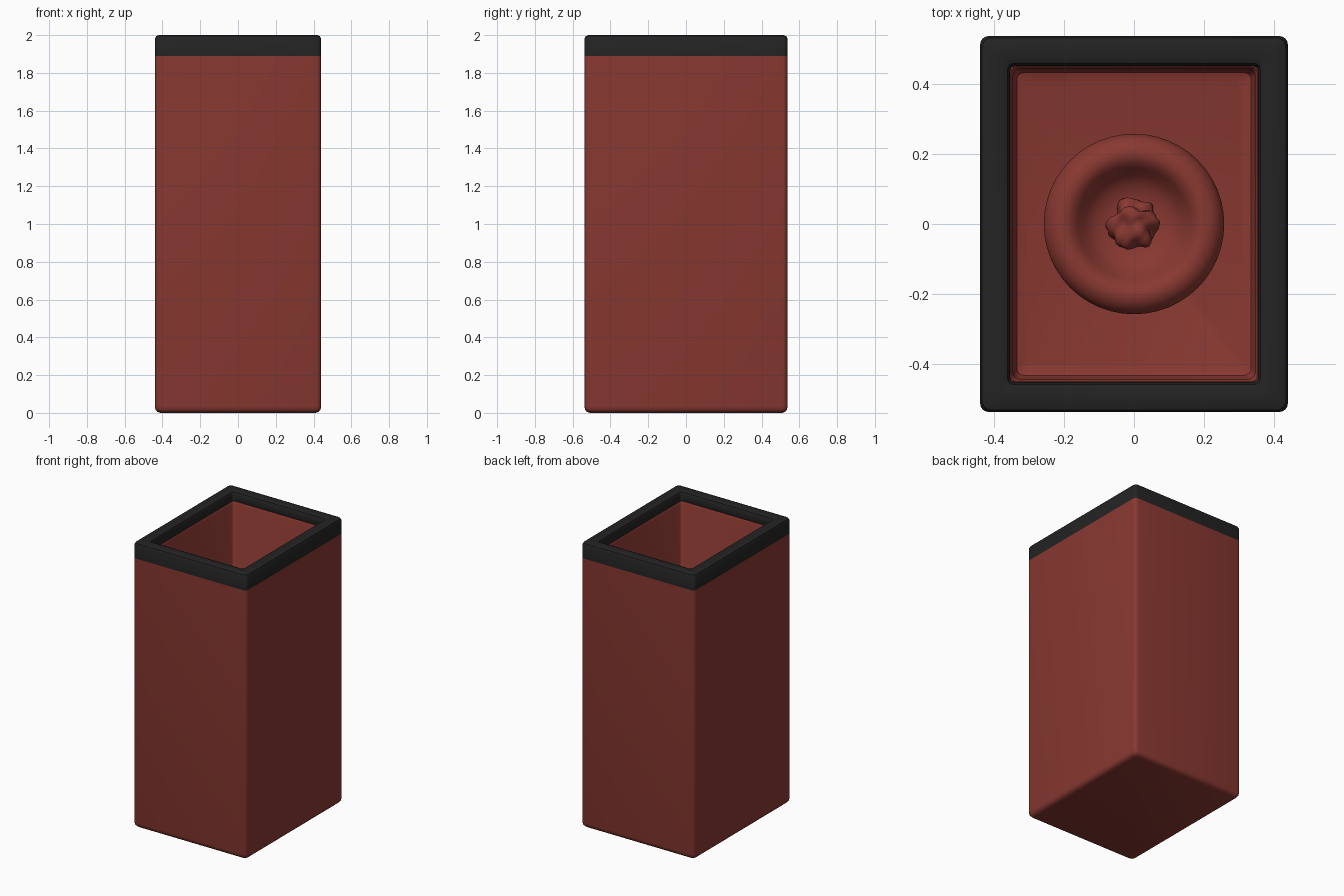
import bpy, bmesh, math

if "Cube" in bpy.data.objects:
    bpy.data.objects.remove(bpy.data.objects["Cube"])

HX, HY = 0.44, 0.5375  # half width and half depth of the bin


def material(name, col):
    m = bpy.data.materials.new(name)
    m.diffuse_color = (*col, 1)
    m.use_nodes = True
    m.node_tree.nodes["Principled BSDF"].inputs["Base Color"].default_value = m.diffuse_color
    return m


red = material("brick red", (0.25, 0.04, 0.031))
black = material("soft black", (0.017, 0.017, 0.017))


def finish(name, bm, mat, angle=35):
    bmesh.ops.recalc_face_normals(bm, faces=bm.faces)
    me = bpy.data.meshes.new(name)
    bm.to_mesh(me)
    bm.free()
    ob = bpy.data.objects.new(name, me)
    bpy.context.collection.objects.link(ob)
    me.materials.append(mat)
    bpy.ops.object.select_all(action='DESELECT')
    ob.select_set(True)
    bpy.context.view_layer.objects.active = ob
    bpy.ops.object.shade_smooth_by_angle(angle=math.radians(angle))
    return ob


def rect_ring(bm, inset, z, r, steps=4):
    """Rounded rectangle of vertices, inset from the outer size."""
    hx, hy = HX - inset, HY - inset
    out = []
    for k, (sx, sy) in enumerate([(1, 1), (-1, 1), (-1, -1), (1, -1)]):
        for i in range(steps + 1):
            a = math.pi / 2 * (k + i / steps)
            out.append(bm.verts.new((sx * (hx - r) + r * math.cos(a),
                                     sy * (hy - r) + r * math.sin(a), z)))
    return out


def skin(bm, rings, closed=False):
    pairs = list(zip(rings, rings[1:]))
    if closed:
        pairs.append((rings[-1], rings[0]))
    for a, b in pairs:
        n = len(a)
        for i in range(n):
            j = (i + 1) % n
            bm.faces.new((a[i], a[j], b[j], b[i]))


# Bin body: outer wall, hidden top ledge, inner wall and floor
bm = bmesh.new()
profile = [(0.03, 0.0, 0.02), (0.012, 0.006, 0.025), (0.003, 0.018, 0.025), (0, 0.035, 0.025),
           (0, 1.89, 0.025), (0.05, 1.89, 0.02), (0.05, 1.935, 0.02), (0.087, 1.935, 0.02),
           (0.094, 1.92, 0.02), (0.094, 0.14, 0.02), (0.105, 0.11, 0.02), (0.13, 0.10, 0.02)]
rings = [rect_ring(bm, *p) for p in profile]
skin(bm, rings)
bm.faces.new(rings[0])
bm.faces.new(rings[-1])
finish("bin_body", bm, red)

# Black rim band around the opening
bm = bmesh.new()
profile = [(0, 1.89, 0.025), (0, 1.98, 0.025), (0.006, 1.994, 0.025), (0.02, 2.0, 0.02),
           (0.065, 2.0, 0.015), (0.079, 1.994, 0.015), (0.085, 1.98, 0.015),
           (0.086, 1.93, 0.015), (0.06, 1.89, 0.015)]
skin(bm, [rect_ring(bm, *p) for p in profile], closed=True)
finish("rim_band", bm, black)

# Round dished ring lying on the floor inside
bm = bmesh.new()
lathe = [(0.245, 0.095), (0.258, 0.13), (0.258, 0.16), (0.247, 0.185), (0.225, 0.203),
         (0.20, 0.208), (0.178, 0.20), (0.16, 0.18), (0.14, 0.15), (0.11, 0.125), (0.07, 0.115)]
N = 48
rings = [[bm.verts.new((r * math.cos(2 * math.pi * i / N), r * math.sin(2 * math.pi * i / N), z))
          for i in range(N)] for r, z in lathe]
skin(bm, rings)
bm.faces.new(rings[-1])
finish("inner_ring", bm, red, 60)

# Crumpled lump in the middle of the ring, folded by a few waves
bm = bmesh.new()
bmesh.ops.create_icosphere(bm, subdivisions=4, radius=0.066)
for v in bm.verts:
    x, y, z = v.co.normalized()
    fold = (math.sin(5 * x + 3 * y + 1) + math.sin(6 * y - 4 * z + 2)
            + abs(math.sin(4 * x - 5 * y + 3 * z)))
    v.co *= 0.95 + 0.12 * fold
    v.co.z = v.co.z * 0.7 + 0.135
finish("crumpled_lump", bm, red, 60)
